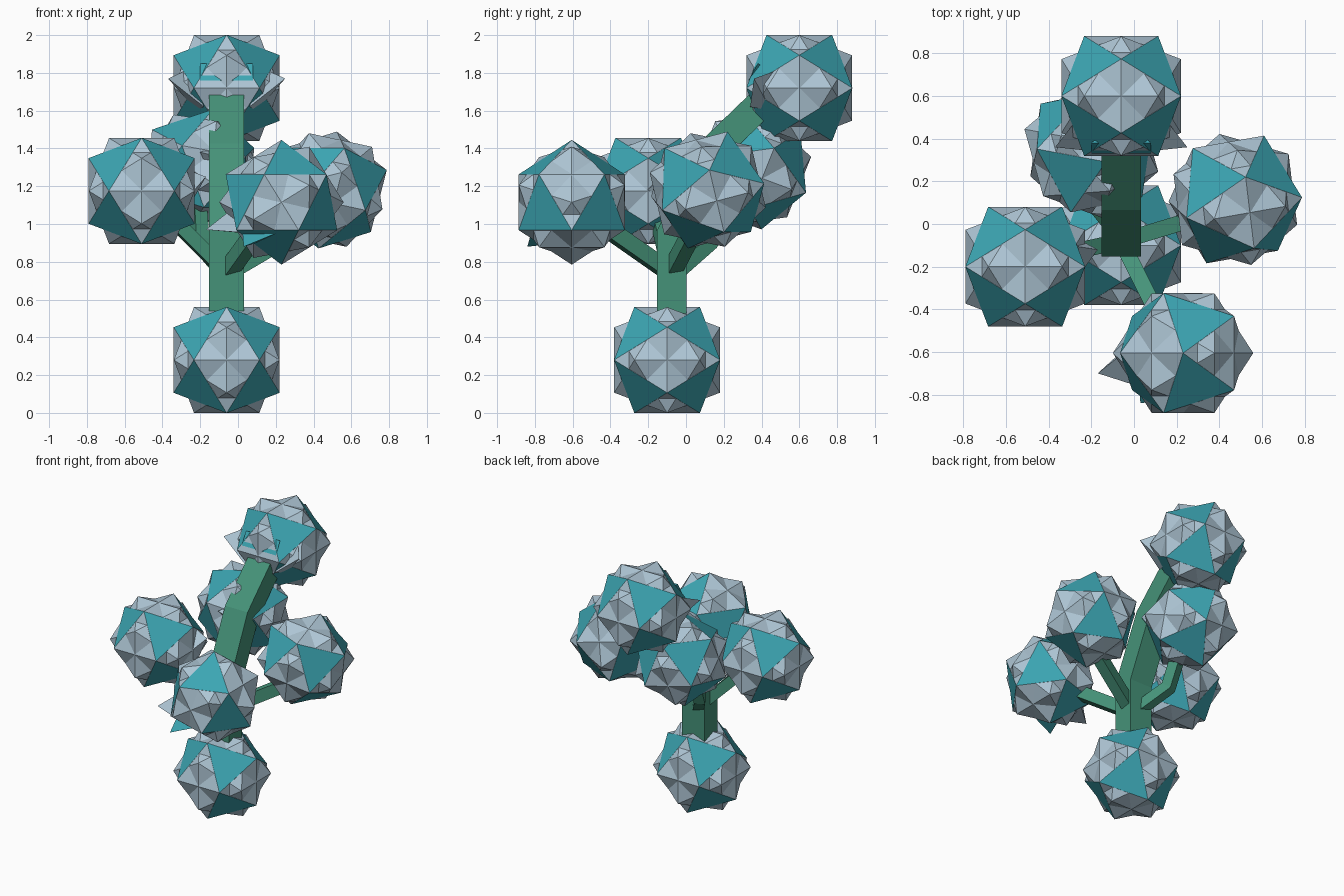
import bpy, bmesh, math
from mathutils import Vector, Euler

if "Cube" in bpy.data.objects:
    bpy.data.objects.remove(bpy.data.objects["Cube"])

def material(name, rgb):
    m = bpy.data.materials.new(name)
    m.diffuse_color = (*rgb, 1)
    m.use_nodes = True
    m.node_tree.nodes["Principled BSDF"].inputs["Base Color"].default_value = m.diffuse_color
    return m

GREY = material("pale blue grey", (0.42, 0.56, 0.66))
TEAL = material("teal", (0.045, 0.38, 0.45))
GREEN = material("stem green", (0.06, 0.29, 0.19))

def finish(name, bm, mats):
    me = bpy.data.meshes.new(name)
    bm.to_mesh(me)
    bm.free()
    for m in mats:
        me.materials.append(m)
    ob = bpy.data.objects.new(name, me)
    bpy.context.collection.objects.link(ob)
    return ob

PHI = (1 + 5 ** 0.5) / 2
S = 0.28 / PHI

def icosahedron(bm, flipped, size):
    """Add one icosahedron; the unflipped one gets teal on its eight diagonal faces."""
    verts = []
    for a in (-1, 1):
        for b in (-PHI, PHI):
            for k in range(3):
                c = [0, a, b] if not flipped else [0, b, a]
                c = c[-k:] + c[:-k] if k else c
                verts.append(bm.verts.new(Vector(c) * size))
    geom = bmesh.ops.convex_hull(bm, input=verts)["geom"]
    for f in geom:
        if isinstance(f, bmesh.types.BMFace):
            f.normal_update()
            n = [abs(v) for v in f.normal]
            f.material_index = int(not flipped and max(n) - min(n) < 0.05)

def ball(name, centre, rot=(0, 0, 0)):
    bm = bmesh.new()
    icosahedron(bm, False, S * 1.003)
    icosahedron(bm, True, S)
    ob = finish(name, bm, [GREY, TEAL])
    ob.location = centre
    ob.rotation_euler = Euler([math.radians(a) for a in rot])

def beam(name, path, width, depth, side=None):
    """Square bar swept along a bent path."""
    pts = [Vector(p) for p in path]
    if side is None:
        side = (pts[-1] - pts[0]).cross(Vector((0, 0, 1)))
    side = Vector(side).normalized()
    bm = bmesh.new()
    rings = []
    for i, p in enumerate(pts):
        dirs = [(pts[j + 1] - pts[j]).normalized() for j in (i - 1, i) if 0 <= j < len(pts) - 1]
        t = sum(dirs, Vector()).normalized()
        up = t.cross(side).normalized() / max(0.7, t.dot(dirs[0]))
        rings.append([bm.verts.new(p + side * (a * width / 2) + up * (b * depth / 2))
                      for a, b in ((-1, -1), (1, -1), (1, 1), (-1, 1))])
    for r, q in zip(rings, rings[1:]):
        for k in range(4):
            bm.faces.new((r[k], r[(k + 1) % 4], q[(k + 1) % 4], q[k]))
    bm.faces.new(rings[0])
    bm.faces.new(rings[-1])
    bmesh.ops.recalc_face_normals(bm, faces=bm.faces)
    finish(name, bm, [GREEN])

def shard(name, points, mat):
    """Loose corner: a closed hull of four points."""
    bm = bmesh.new()
    bmesh.ops.convex_hull(bm, input=[bm.verts.new(p) for p in points])
    bmesh.ops.recalc_face_normals(bm, faces=bm.faces)
    finish(name, bm, [mat])

# Foliage balls and the base ball
ball("base_ball", (-0.06, -0.10, 0.28))
ball("top_ball", (-0.06, 0.60, 1.72))
ball("left_ball", (-0.51, -0.20, 1.175))
ball("front_ball", (0.23, -0.605, 1.115), (0, 58.3, 0))
ball("right_ball", (0.475, 0.115, 1.18), (15, 12, 10))
ball("back_ball", (-0.20, 0.345, 1.29), (-20, 10, 12))

# Trunk, bending towards the back
beam("trunk", [(-0.06, -0.075, 0.3), (-0.06, -0.075, 0.95), (-0.06, 0.13, 1.38),
               (-0.06, 0.42, 1.66)], 0.185, 0.155, (1, 0, 0))

# Branches
beam("left_branch", [(-0.06, -0.08, 0.74), (-0.42, -0.16, 1.10)], 0.075, 0.075)
beam("front_branch", [(-0.06, -0.08, 0.74), (0.14, -0.48, 1.02)], 0.075, 0.085)
beam("right_branch", [(-0.06, -0.08, 0.74), (0.40, 0.06, 1.01)], 0.075, 0.085)
beam("back_branch", [(-0.06, -0.06, 0.74), (-0.20, 0.12, 0.90), (-0.22, 0.25, 1.22)], 0.075, 0.075)

# Ragged corners where stems enter the balls
for s in (-1, 1):
    shard("top_ball_corner", [(-0.06 + s * 0.31, 0.36, 1.77), (-0.06 + s * 0.12, 0.34, 1.62),
                              (-0.06 + s * 0.2, 0.5, 1.82), (-0.06 + s * 0.16, 0.45, 1.6)], GREY)
shard("top_ball_flap", [(-0.20, 0.33, 1.76), (0.08, 0.33, 1.76), (0.08, 0.38, 1.85), (-0.20, 0.38, 1.85),
                        (-0.06, 0.5, 1.78)], TEAL)
shard("front_ball_corner", [(-0.17, -0.70, 0.97), (0.02, -0.55, 1.12), (0.08, -0.78, 0.95),
                            (0.05, -0.5, 0.95)], GREY)
shard("front_ball_flap", [(0.03, -0.84, 0.88), (0.2, -0.82, 0.95), (0.02, -0.7, 1.0), (0.1, -0.65, 0.9)], TEAL)
shard("left_ball_corner", [(-0.17, -0.12, 1.25), (-0.3, -0.3, 1.1), (-0.3, -0.05, 1.02), (-0.3, -0.1, 1.3)], GREY)
shard("back_ball_corner", [(0.0, 0.03, 1.33), (-0.2, 0.05, 1.38), (-0.1, 0.2, 1.42), (-0.12, 0.2, 1.2)], GREY)
